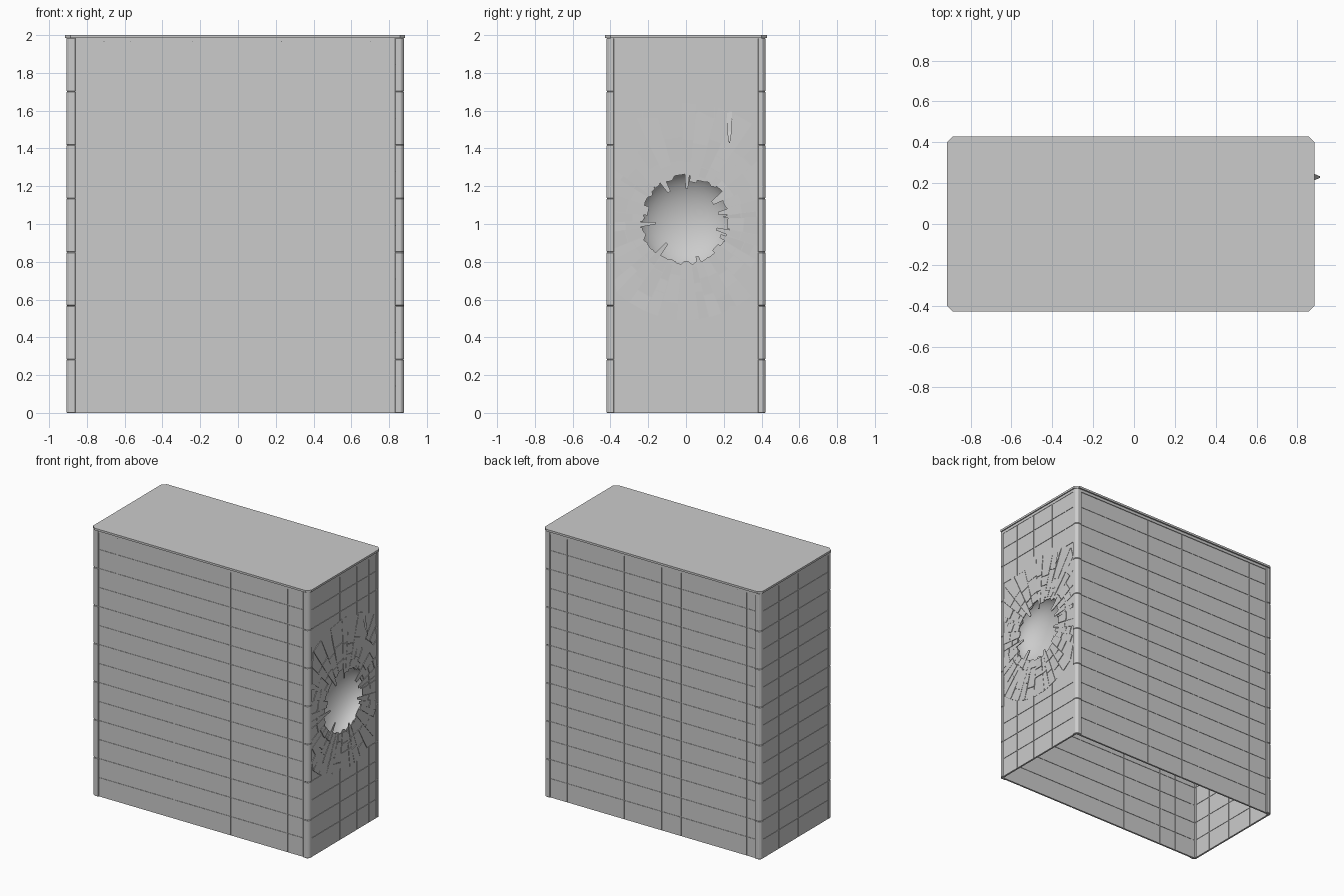
import bpy, bmesh, math, random
from mathutils import Vector

if "Cube" in bpy.data.objects:
    bpy.data.objects.remove(bpy.data.objects["Cube"])
random.seed(4)
CX, HX, HY, H = -0.015, 0.893, 0.42, 1.985
ROWS = [H * i / 14 for i in range(15)]


def finish(bm, name, smooth=False):
    bmesh.ops.recalc_face_normals(bm, faces=bm.faces)
    me = bpy.data.meshes.new(name)
    bm.to_mesh(me)
    bm.free()
    ob = bpy.data.objects.new(name, me)
    bpy.context.collection.objects.link(ob)
    for p in me.polygons:
        p.use_smooth = smooth
    return ob


def box(bm, lo, hi):
    vs = bmesh.ops.create_cube(bm, size=1)['verts']
    for v in vs:
        v.co = Vector([(lo[i] + hi[i]) / 2 + v.co[i] * (hi[i] - lo[i]) for i in range(3)])


def prism(bm, pts, z0, z1):
    lo = [bm.verts.new((x, y, z0)) for x, y in pts]
    hi = [bm.verts.new((x, y, z1)) for x, y in pts]
    bm.faces.new(lo)
    bm.faces.new(hi)
    n = len(pts)
    for i in range(n):
        bm.faces.new((lo[i], lo[(i + 1) % n], hi[(i + 1) % n], hi[i]))


def slab(bm, axis, pos, t, u0, u1, z0, z1):
    # thin upright plate facing x (axis 0) or y (axis 1)
    if axis == 0:
        box(bm, (pos - t / 2, u0, z0), (pos + t / 2, u1, z1))
    else:
        box(bm, (u0, pos - t / 2, z0), (u1, pos + t / 2, z1))


# tiled walls: thin sheet with slightly thicker tiles leaving fine grooves
def wall(name, axis, pos, cols, damaged=False):
    bm = bmesh.new()
    if not damaged:
        slab(bm, axis, pos, 0.007, cols[0], cols[-1], 0, H)
    g = 0.002
    for z0, z1 in zip(ROWS, ROWS[1:]):
        if damaged and 0.56 < (z0 + z1) / 2 < 1.63:
            continue
        for u0, u1 in zip(cols, cols[1:]):
            slab(bm, axis, pos, 0.013, u0 + g, u1 - g, z0 + (g if z0 else 0), z1 - g)
    return finish(bm, name)


X0, X1, WY, WX = CX - HX + 0.02, CX + HX - 0.02, 0.405, 0.868
wall("front_wall", 1, -WY, [X0, -0.71, -0.57, -0.24, 0.23, 0.70, X1])
wall("back_wall", 1, WY, [X0, -0.79, -0.71, -0.25, -0.09, 0.22, 0.69, X1])
wall("left_wall", 0, -0.898, [-0.40, -0.24, -0.03, 0.2, 0.40])
wall("right_wall", 0, WX, [-0.40, -0.23, -0.05, 0.15, 0.29, 0.40], True)

# backing sheet of the damaged wall with a ragged hole
CZ, N = 1.02, 64
bm = bmesh.new()
inner, outer = [], []
for i in range(N):
    a = 2 * math.pi * (i + 0.5) / N
    c, s = math.cos(a), math.sin(a)
    r = 0.23 + random.uniform(-0.015, 0.02)
    inner.append(bm.verts.new((WX, r * c, CZ + r * s)))
    k = min(0.40 / abs(c), ((H - CZ) if s > 0 else CZ) / abs(s))
    outer.append(bm.verts.new((WX, k * c, CZ + k * s)))
for i in range(N):
    j = (i + 1) % N
    bm.faces.new((inner[i], inner[j], outer[j], outer[i]))
corners = [(0.4, H), (-0.4, H), (-0.4, 0), (0.4, 0)]
for y, z in corners:
    best = sorted(range(N), key=lambda i: abs((math.atan2(z - CZ, y)
                  - 2 * math.pi * (i + 0.5) / N + math.pi) % (2 * math.pi) - math.pi))[:2]
    v = bm.verts.new((WX, y, z))
    bm.faces.new((outer[best[0]], v, outer[best[1]]))
ob = finish(bm, "right_wall_backing")
m = ob.modifiers.new("thickness", 'SOLIDIFY')
m.thickness, m.offset = 0.006, 0

# shallow crater bowl behind the hole
bm = bmesh.new()
rings = []
R, DEPTH = 0.265, 0.16
for k in range(1, 11):
    t = k / 10 * math.pi / 2
    rings.append([bm.verts.new((WX - 0.004 - DEPTH * math.cos(t),
                  R * math.sin(t) * math.cos(2 * math.pi * i / 40),
                  CZ + R * math.sin(t) * math.sin(2 * math.pi * i / 40))) for i in range(40)])
tip = bm.verts.new((WX - 0.004 - DEPTH, 0, CZ))
for i in range(40):
    j = (i + 1) % 40
    bm.faces.new((tip, rings[0][i], rings[0][j]))
    for a, b in zip(rings, rings[1:]):
        bm.faces.new((a[i], b[i], b[j], a[j]))
finish(bm, "crater_bowl", True)

# broken plates radiating from the crater, each slightly tilted
bm = bmesh.new()
M = 38
angs = [2 * math.pi * (i + random.uniform(-0.3, 0.3)) / M for i in range(M)]
angs.append(angs[0] + 2 * math.pi)
for a0, a1 in zip(angs, angs[1:]):
    mid = (a0 + a1) / 2
    tooth = random.choice([0.165, 0.2, 0.225, 0.235, 0.24])
    cuts = [tooth + random.uniform(-0.01, 0.01), random.uniform(0.28, 0.34),
            random.uniform(0.37, 0.45), 0.62 if math.sin(mid) > 0 else 0.53]
    for r0, r1 in zip(cuts, cuts[1:]):
        pts = []
        for r, a in ((r0, a0), (r1, a0), (r1, a1), (r0, a1)):
            aa = mid + (a - mid) * (0.6 if r < 0.2 else 0.96)
            lim = 0.378 / max(abs(math.cos(aa)), 1e-4)
            q = min(r + (0.002 if r == r0 else -0.002), lim)
            pts.append((q * math.cos(aa), q * math.sin(aa), q))
        if pts[1][2] - pts[0][2] < 0.02 or pts[2][2] - pts[3][2] < 0.02:
            continue
        dx = [WX + 0.005 + random.uniform(0, 0.005) for _ in pts]
        top = [bm.verts.new((d, y, CZ + z)) for d, (y, z, q) in zip(dx, pts)]
        bot = [bm.verts.new((d - 0.005, y, CZ + z)) for d, (y, z, q) in zip(dx, pts)]
        bm.faces.new(top)
        bm.faces.new(bot[::-1])
        for i in range(4):
            j = (i + 1) % 4
            bm.faces.new((top[i], bot[i], bot[j], top[j]))
finish(bm, "broken_plates")

# peeled strip bending away from the wall
bm = bmesh.new()
rows = [[bm.verts.new((x, y, z)) for y in (0.23 - w, 0.23 + w)]
        for x, z, w in ((0.874, 1.6, 0.012), (0.882, 1.55, 0.015), (0.892, 1.49, 0.012), (0.912, 1.43, 0.003))]
for a, b in zip(rows, rows[1:]):
    bm.faces.new((a[0], a[1], b[1], b[0]))
finish(bm, "peeled_strip")

# segmented corner posts with an L section and chamfered outer edge
profile = [(0, 0.015), (0.015, 0), (0.048, 0), (0.048, 0.02), (0.02, 0.02), (0.02, 0.04), (0, 0.04)]
for sx, nx in ((-1, "left"), (1, "right")):
    for sy, ny in ((-1, "front"), (1, "back")):
        bm = bmesh.new()
        pts = [(CX + sx * (HX - u), sy * (HY - v)) for u, v in profile]
        for k in range(7):
            prism(bm, pts, H * k / 7, H * (k + 1) / 7)
        ob = finish(bm, f"{ny}_{nx}_corner_post")
        bv = ob.modifiers.new("bevel", 'BEVEL')
        bv.width, bv.segments = 0.003, 1

# top rails between the posts
bm = bmesh.new()
for s in (-1, 1):
    slab(bm, 1, s * 0.408, 0.018, X0, X1, 1.965, 1.99)
    slab(bm, 0, CX + s * 0.884, 0.016, -0.40, 0.40, 1.965, 1.99)
finish(bm, "top_rails")

# roof plate with clipped corners
bm = bmesh.new()
a, b, c = 0.90, 0.428, 0.028
prism(bm, [(CX + x, y) for x, y in ((-a + c, -b), (a - c, -b), (a, -b + c), (a, b - c),
      (a - c, b), (-a + c, b), (-a, b - c), (-a, -b + c))], H, 2.0)
finish(bm, "roof_plate")
